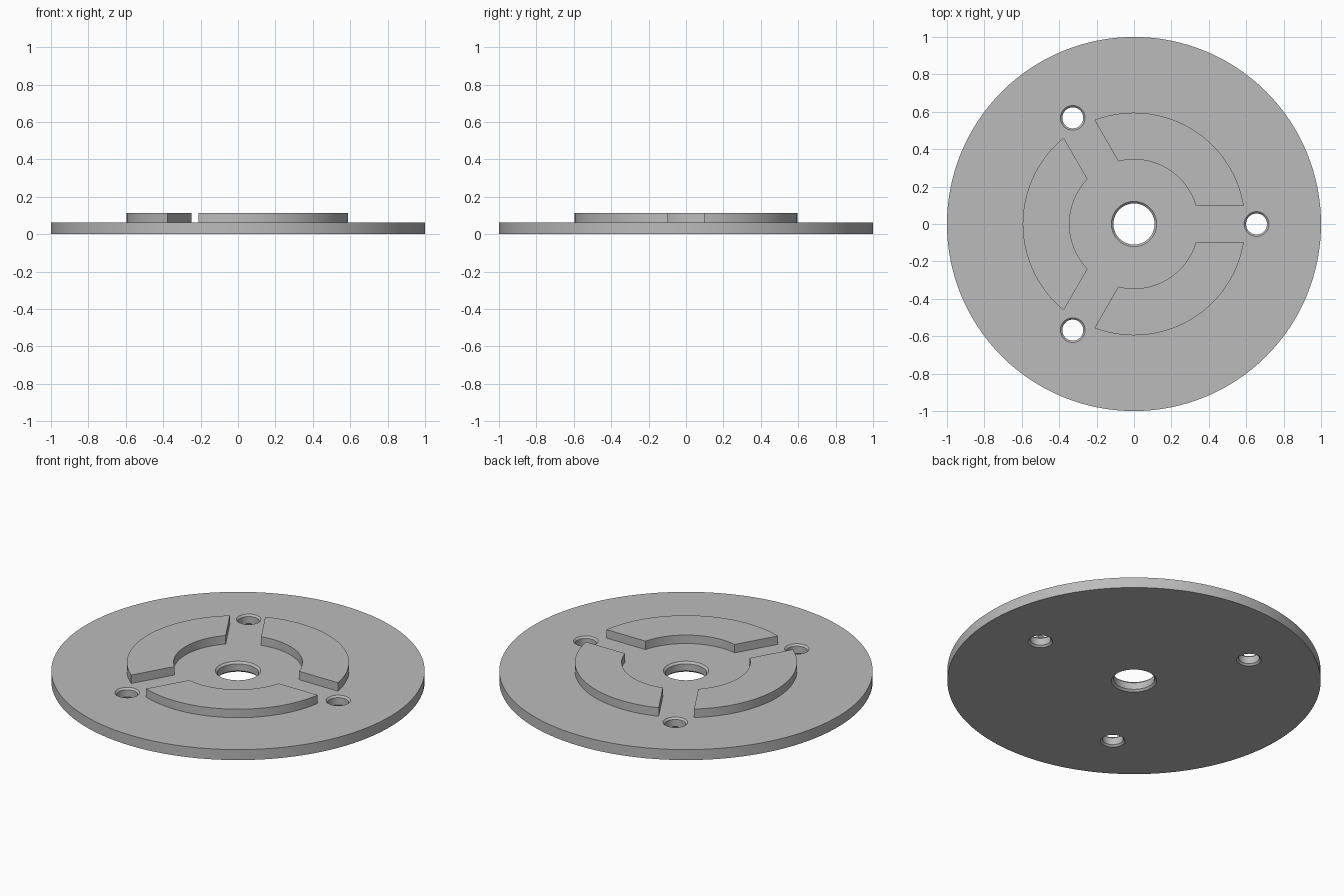
import bpy, bmesh
from math import sin, cos, pi, asin, radians

if "Cube" in bpy.data.objects:
    bpy.data.objects.remove(bpy.data.objects["Cube"], do_unlink=True)

PLATE_H, TOP = 0.062, 0.112
RING_IN, RING_OUT, SLOT = 0.345, 0.595, 0.095
HOLE_CIRCLE = 0.655

grey = bpy.data.materials.new("mid grey")
grey.use_nodes = True
colour = (0.5, 0.5, 0.5, 1)
grey.diffuse_color = colour
grey.node_tree.nodes["Principled BSDF"].inputs["Base Color"].default_value = colour


def make_object(name, bm):
    bmesh.ops.recalc_face_normals(bm, faces=bm.faces)
    mesh = bpy.data.meshes.new(name)
    bm.to_mesh(mesh)
    bm.free()
    mesh.materials.append(grey)
    obj = bpy.data.objects.new(name, mesh)
    bpy.context.collection.objects.link(obj)
    return obj


def lathe(name, profile, segments, centre=(0, 0)):
    """Closed solid of revolution from (radius, z) points."""
    bm = bmesh.new()
    rings = []
    for r, z in profile:
        angles = [2 * pi * i / segments for i in range(segments)]
        rings.append([bm.verts.new((centre[0] + r * cos(a), centre[1] + r * sin(a), z))
                      for a in angles])
    for low, high in zip(rings, rings[1:]):
        for i in range(segments):
            j = (i + 1) % segments
            bm.faces.new((low[i], low[j], high[j], high[i]))
    bm.faces.new(rings[0])
    bm.faces.new(rings[-1])
    return make_object(name, bm)


def hole_cutter(name, radius, chamfer, centre):
    """Hourglass shape that bores a hole chamfered on both faces."""
    profile = [(radius + 2 * chamfer, -chamfer), (radius, chamfer),
               (radius, PLATE_H - chamfer), (radius + 2 * chamfer, PLATE_H + chamfer)]
    return lathe(name, profile, 64, centre)


def ring_segment(name, turn, steps=40):
    """Raised arc between two parallel-sided slots."""
    bm = bmesh.new()

    def arc(radius):
        start = asin(SLOT / radius)
        end = radians(120) - start
        angles = [turn + start + (end - start) * i / steps for i in range(steps + 1)]
        return [(radius * cos(a), radius * sin(a)) for a in angles]

    outline = arc(RING_OUT) + arc(RING_IN)[::-1]
    face = bm.faces.new([bm.verts.new((x, y, PLATE_H)) for x, y in outline])
    top = bmesh.ops.extrude_face_region(bm, geom=[face])["geom"]
    verts = [g for g in top if isinstance(g, bmesh.types.BMVert)]
    bmesh.ops.translate(bm, verts=verts, vec=(0, 0, TOP - PLATE_H))
    return make_object(name, bm)


# Round base plate
plate = lathe("base_plate", [(1, 0), (1, PLATE_H)], 128)

# Centre bore and three bolt holes
turns = [radians(120 * i) for i in range(3)]
cutters = [hole_cutter("centre_bore_cutter", 0.11, 0.011, (0, 0))]
for i, a in enumerate(turns):
    centre = (HOLE_CIRCLE * cos(a), HOLE_CIRCLE * sin(a))
    cutters.append(hole_cutter(f"bolt_hole_cutter_{i + 1}", 0.056, 0.01, centre))
for cutter in cutters:
    cutter.hide_render = True
    mod = plate.modifiers.new(cutter.name, "BOOLEAN")
    mod.operation, mod.solver, mod.object = "DIFFERENCE", "EXACT", cutter

# Bake the holes, then drop the cutters
graph = bpy.context.evaluated_depsgraph_get()
baked = bpy.data.meshes.new_from_object(plate.evaluated_get(graph))
plate.modifiers.clear()
plate.data = baked
for cutter in cutters:
    bpy.data.objects.remove(cutter, do_unlink=True)

# Three raised ring segments
parts = [plate] + [ring_segment(f"ring_segment_{i + 1}", a) for i, a in enumerate(turns)]

# Smooth curved walls, keep edges sharp
bpy.ops.object.select_all(action="DESELECT")
for part in parts:
    part.select_set(True)
bpy.context.view_layer.objects.active = plate
bpy.ops.object.shade_smooth_by_angle(angle=radians(25))
